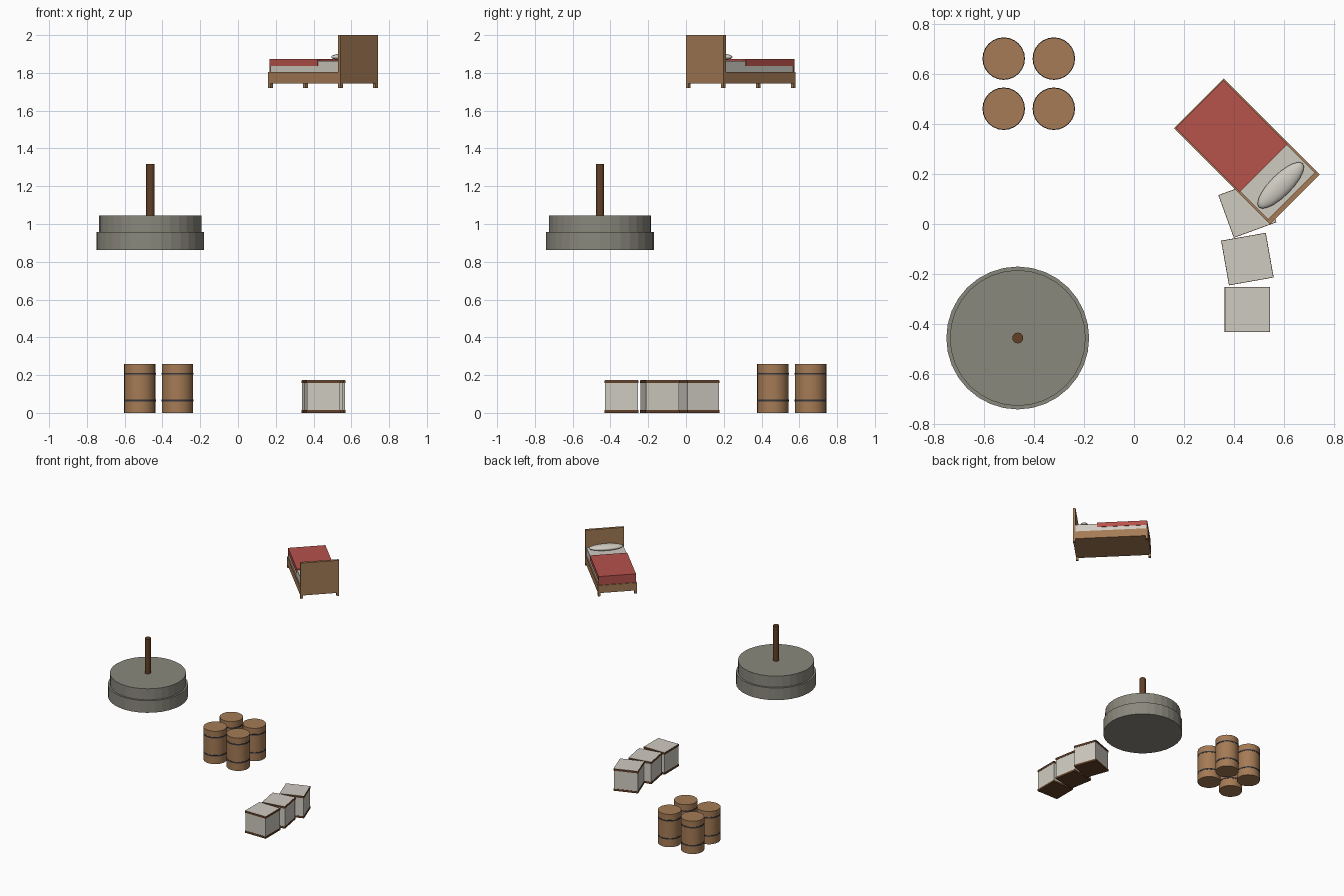
import bpy, math
from mathutils import Matrix, Vector

if "Cube" in bpy.data.objects:
    bpy.data.objects.remove(bpy.data.objects["Cube"])


def lin(c):
    c /= 255
    return c / 12.92 if c <= 0.04045 else ((c + 0.055) / 1.055) ** 2.4


def material(name, r, g, b):
    m = bpy.data.materials.new(name)
    m.diffuse_color = (lin(r), lin(g), lin(b), 1)
    m.use_nodes = True
    m.node_tree.nodes["Principled BSDF"].inputs["Base Color"].default_value = m.diffuse_color
    return m


WOOD = material("warm wood", 165, 123, 85)
DARK = material("dark wood", 98, 64, 38)
IRON = material("dark iron", 56, 56, 62)
STONE = material("grey stone", 138, 136, 125)
CREAM = material("pale panel", 207, 203, 193)
RED = material("red blanket", 182, 82, 75)


def finish(name, mat, smooth=False):
    o = bpy.context.object
    o.name = name
    o.data.materials.append(mat)
    if smooth:
        bpy.ops.object.shade_smooth_by_angle(angle=math.radians(35))
    return o


def cylinder(name, mat, x, y, z0, z1, r, sides, smooth=False):
    bpy.ops.mesh.primitive_cylinder_add(vertices=sides, radius=r, depth=z1 - z0,
                                        location=(x, y, (z0 + z1) / 2))
    return finish(name, mat, smooth)


def box(name, mat, frame, lo, hi):
    """Box spanning lo..hi in the local frame (a matrix)."""
    bpy.ops.mesh.primitive_cube_add(size=1)
    o = finish(name, mat)
    lo, hi = Vector(lo), Vector(hi)
    o.data.transform(Matrix.Translation((lo + hi) / 2) @ Matrix.Diagonal((*(hi - lo), 1)))
    o.matrix_world = frame
    return o


def placed(x, y, deg):
    return Matrix.Translation((x, y, 0)) @ Matrix.Rotation(math.radians(deg), 4, 'Z')


# Millstone pair with its shaft
cylinder("lower_millstone", STONE, -0.464, -0.455, 0.862, 0.957, 0.285, 32)
cylinder("upper_millstone", STONE, -0.464, -0.455, 0.957, 1.044, 0.271, 32)
cylinder("mill_shaft", DARK, -0.464, -0.455, 1.0, 1.318, 0.022, 12)

# Four barrels, each with two hoops
for x in (-0.52, -0.32):
    for y in (0.46, 0.66):
        cylinder("barrel", WOOD, x, y, 0, 0.258, 0.083, 24, True)
        for z in (0.065, 0.207):
            cylinder("barrel_hoop", IRON, x, y, z - 0.005, z + 0.005, 0.0848, 24, True)

# Row of three crates, turning 10 degrees each
for y, deg in ((-0.341, 0), (-0.14, 10), (0.061, 20)):
    f = placed(0.4525, y, deg)
    h = 0.0905
    box("crate_body", CREAM, f, (-0.088, -0.088, 0.002), (0.088, 0.088, 0.173))
    box("crate_bottom_rim", DARK, f, (-h, -h, 0), (h, h, 0.015))
    box("crate_top_rim", DARK, f, (-h, -h, 0.157), (h, h, 0.172))

# Bed: local x runs from foot to head, local y across
bed = placed(0.45, 0.29, -45)
L, W = 0.271, 0.14
box("bed_frame", WOOD, bed, (-L, -W, 1.745), (L - 0.01, W, 1.805))
box("headboard", WOOD, bed, (L - 0.02, -W, 1.745), (L, W, 2.0))
for sx in (-1, 1):
    for sy in (-1, 1):
        x, y = sx * (L - 0.009), sy * (W - 0.009)
        box("bed_leg", WOOD, bed, (x - 0.009, y - 0.009, 1.72), (x + 0.009, y + 0.009, 1.75))
box("mattress", CREAM, bed, (-0.262, -0.132, 1.80), (0.252, 0.132, 1.864))
box("blanket", RED, bed, (-0.266, -0.135, 1.837), (0.095, 0.135, 1.873))
box("blanket_foot_drape", RED, bed, (-0.266, -0.135, 1.805), (-0.260, 0.135, 1.84))

# Pillow: flattened ellipsoid
bpy.ops.mesh.primitive_uv_sphere_add(segments=20, ring_count=12, radius=1)
pillow = finish("pillow", CREAM, True)
pillow.data.transform(Matrix.Translation((0.192, 0, 1.884)) @ Matrix.Diagonal((0.043, 0.124, 0.021, 1)))
pillow.matrix_world = bed
